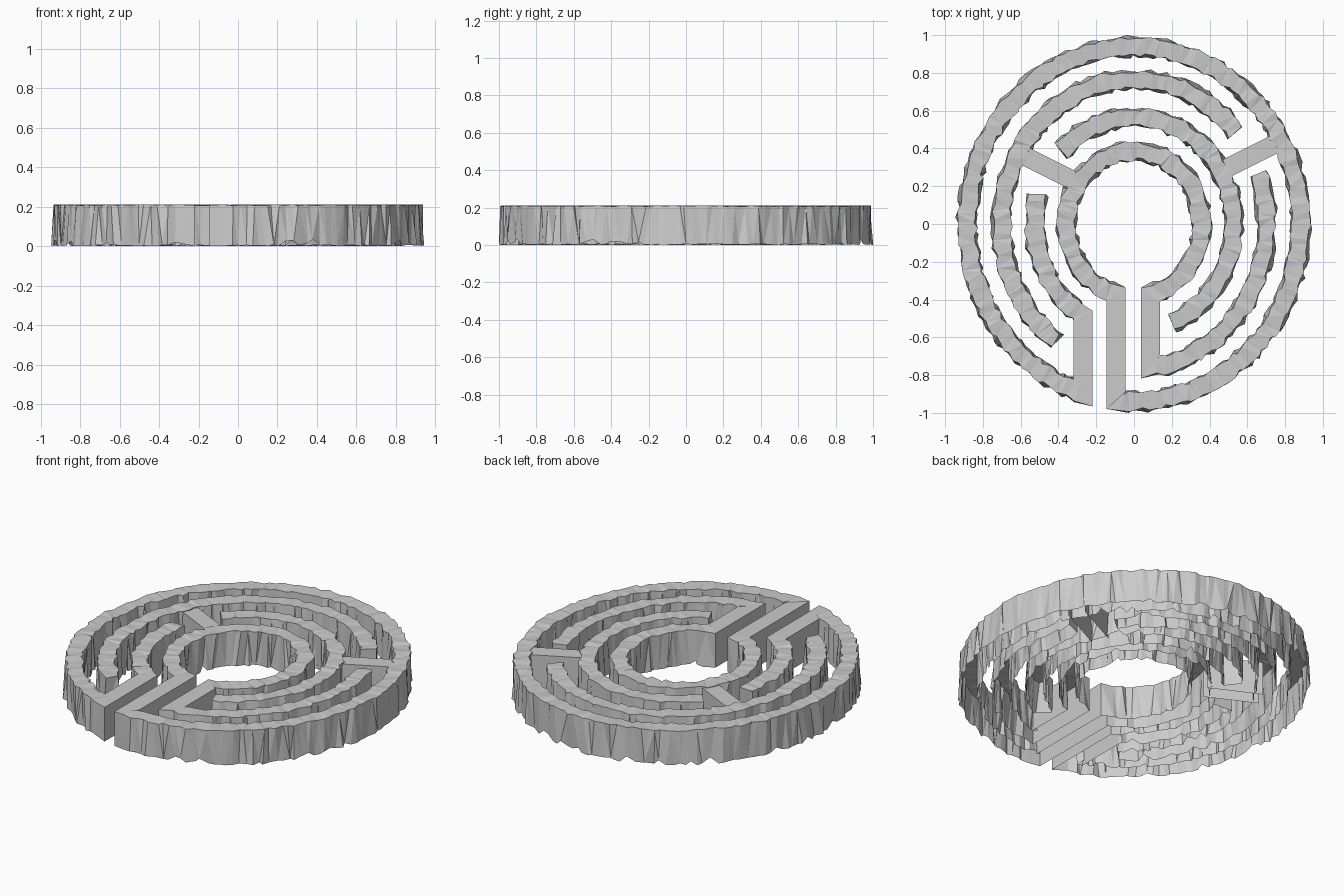
import bpy, bmesh, math, random
from mathutils import Vector

if "Cube" in bpy.data.objects:
    bpy.data.objects.remove(bpy.data.objects["Cube"])

random.seed(7)
HALF, HEIGHT = 0.05, 0.207
# semi-axes (x, y) of the four wall centre lines, from outside in
RINGS = [(0.883, 0.939), (0.70, 0.765), (0.527, 0.565), (0.357, 0.385)]


def arc(ring, start, end):
    """Points along one ring from start to end angle in degrees."""
    a, b = RINGS[ring]
    n = max(2, round(math.radians(abs(end - start)) * (a + b) / 2 / 0.034))
    pts = []
    for i in range(n + 1):
        t = math.radians(start + (end - start) * i / n)
        pts.append(Vector((a * math.cos(t), b * math.sin(t))))
    return pts


def at_x(ring, x):
    """Angle where the lower half of a ring crosses x."""
    return -math.degrees(math.acos(x / RINGS[ring][0]))


def wall(name, pts, height=HEIGHT, caps=True, rough=True):
    """Chipped wall along a centre line: two sides and a top, open underneath."""
    bm = bmesh.new()
    sections = []
    last = len(pts) - 1
    for i, p in enumerate(pts):
        d0 = (p - pts[i - 1]).normalized() if i else (pts[1] - p).normalized()
        d1 = (pts[i + 1] - p).normalized() if i < last else d0
        n = Vector((-d0.y - d1.y, d0.x + d1.x)).normalized()
        mitre = 1 / max(0.4, n.dot(Vector((-d0.y, d0.x))))
        chip = rough and mitre < 1.03
        sec = []
        # bottom, top, top, bottom
        for side, top in ((1, 0), (1, 1), (-1, 1), (-1, 0)):
            w, z, slide = HALF * mitre, height * top, Vector((0, 0))
            if chip:
                w += random.uniform(-0.016, 0.007) if top else random.uniform(-0.01, 0.014)
                slide = d0 * random.uniform(-0.012, 0.012)
                z += random.uniform(-0.003, 0.005) if top else random.uniform(0, 0.006)
                if not top and random.random() < 0.15:   # larger break at the foot
                    z += random.uniform(0.01, 0.035)
            q = p + n * side * w + slide
            sec.append(bm.verts.new((q.x, q.y, z)))
        sections.append(sec)
    for s, t in zip(sections, sections[1:]):
        for k in range(3):
            bm.faces.new((s[k], t[k], t[k + 1], s[k + 1]))
    if caps:
        bm.faces.new(sections[0])
        bm.faces.new(sections[-1][::-1])
    bmesh.ops.triangulate(bm, faces=bm.faces)
    bm.normal_update()
    # the top must face up
    if sum(f.normal.z * f.calc_area() for f in bm.faces) < 0:
        bmesh.ops.reverse_faces(bm, faces=bm.faces)
    mesh = bpy.data.meshes.new(name)
    bm.to_mesh(mesh)
    bm.free()
    ob = bpy.data.objects.new(name, mesh)
    bpy.context.collection.objects.link(ob)
    return ob


# one long wall: right arc, inner ring, entrance passage, outer ring, left arc
wall("main_wall",
     arc(1, 20, at_x(1, 0.088))
     + arc(3, at_x(3, 0.088), 360 + at_x(3, -0.095))
     + arc(0, at_x(0, -0.095), 360 + at_x(0, -0.27))
     + arc(2, 360 + at_x(2, -0.27), 164))

# free-ended arcs between the rings
wall("upper_left_arc", arc(1, 40, 234))
wall("inner_right_arc", arc(2, -67, 137))

# short cross walls that close the passages
wall("left_cross_wall", [Vector((-0.60, 0.37)), Vector((-0.32, 0.23))], 0.203, False, False)
wall("right_cross_wall", [Vector((0.49, 0.295)), Vector((0.78, 0.44))], 0.203, False, False)
